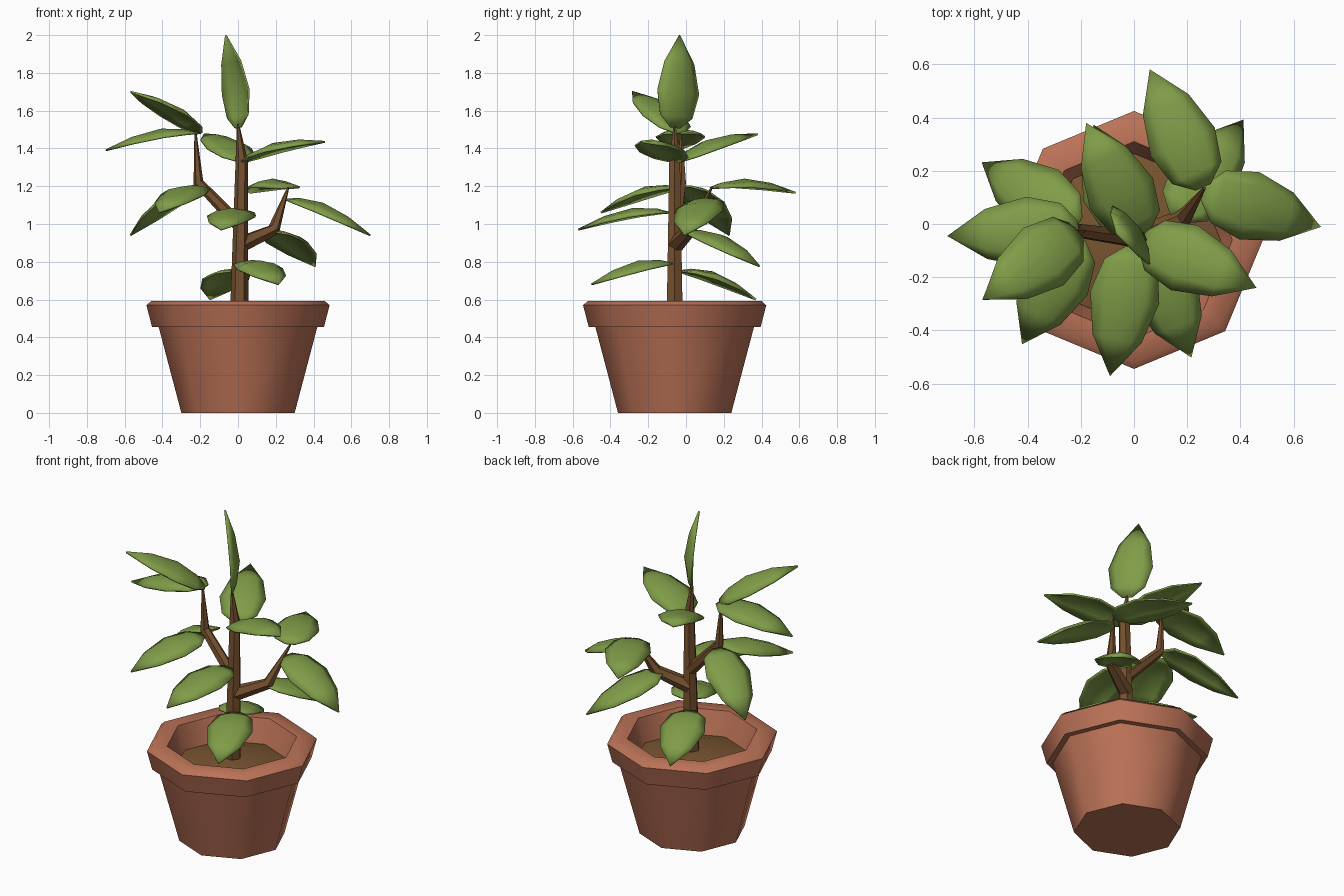
import bpy, bmesh, math
from mathutils import Vector

cube = bpy.data.objects.get("Cube")
if cube:
    bpy.data.objects.remove(cube, do_unlink=True)

CENTRE_Y = -0.06


def material(name, rgb):
    mat = bpy.data.materials.new(name)
    mat.use_nodes = True
    mat.diffuse_color = (*rgb, 1)
    mat.node_tree.nodes["Principled BSDF"].inputs["Base Color"].default_value = (*rgb, 1)
    return mat


terracotta = material("terracotta", (0.50, 0.17, 0.095))
soil_brown = material("soil brown", (0.19, 0.09, 0.03))
bark = material("bark brown", (0.18, 0.08, 0.027))
leaf_green = material("leaf green", (0.215, 0.335, 0.065))


def finish(bm, name, mat, angle):
    bmesh.ops.recalc_face_normals(bm, faces=bm.faces)
    mesh = bpy.data.meshes.new(name)
    bm.to_mesh(mesh)
    bm.free()
    mesh.materials.append(mat)
    obj = bpy.data.objects.new(name, mesh)
    bpy.context.collection.objects.link(obj)
    bpy.ops.object.select_all(action="DESELECT")
    obj.select_set(True)
    bpy.context.view_layer.objects.active = obj
    bpy.ops.object.shade_smooth_by_angle(angle=math.radians(angle))
    return obj


def bridge(bm, rings):
    """Join successive closed rings with quads."""
    for a, b in zip(rings, rings[1:]):
        n = len(a)
        for i in range(n):
            j = (i + 1) % n
            bm.faces.new((a[i], a[j], b[j], b[i]))


def lathe(name, profile, mat, sides=8):
    """Spin a radius/height profile, capping both ends."""
    bm = bmesh.new()
    rings = []
    for r, z in profile:
        angles = [math.tau * i / sides for i in range(sides)]
        rings.append([bm.verts.new((r * math.cos(a), CENTRE_Y + r * math.sin(a), z)) for a in angles])
    bridge(bm, rings)
    bm.faces.new(rings[0])
    bm.faces.new(rings[-1])
    return finish(bm, name, mat, 50)


def limb(name, path, sides=6):
    """Tapered tube through points of (x, y, z, radius)."""
    bm = bmesh.new()
    pts = [Vector(p[:3]) for p in path]
    rings = []
    for k, p in enumerate(pts):
        tangent = pts[min(k + 1, len(pts) - 1)] - pts[max(k - 1, 0)]
        turn = Vector((0, 0, 1)).rotation_difference(tangent)
        ring = []
        for i in range(sides):
            a = math.tau * i / sides
            ring.append(bm.verts.new(p + turn @ (path[k][3] * Vector((math.cos(a), math.sin(a), 0)))))
        rings.append(ring)
    bridge(bm, rings)
    bm.faces.new(rings[0])
    bm.faces.new(rings[-1])
    return finish(bm, name, bark, 35)


# Leaf rows: position along the leaf, half width, height of the dome
LEAF_ROWS = [(0, 0.03, 0), (0.12, 0.10, 0.028), (0.38, 0.13, 0.055), (0.7, 0.092, 0.04)]
COLUMNS = (-1, -0.6, 0, 0.6, 1)


def leaf(name, base, tip, up=(0, 0, 1)):
    """Domed pointed blade from base to tip, bulging towards up."""
    base, tip = Vector(base), Vector(tip)
    axis = tip - base
    side = axis.cross(Vector(up)).normalized()
    normal = side.cross(axis).normalized()
    bm = bmesh.new()
    rows = []
    for t, half, dome in LEAF_ROWS:
        rows.append([bm.verts.new(base + axis * t + side * half * s + normal * dome * (1 - 0.75 * s * s))
                     for s in COLUMNS])
    end = bm.verts.new(tip)
    for i in range(len(COLUMNS) - 1):
        for a, b in zip(rows, rows[1:]):
            bm.faces.new((a[i], a[i + 1], b[i + 1], b[i]))
        bm.faces.new((rows[-1][i], rows[-1][i + 1], end))
    obj = finish(bm, name, leaf_green, 45)
    thick = obj.modifiers.new("thickness", "SOLIDIFY")
    thick.thickness = 0.01
    thick.offset = 0
    return obj


# Pot with overhanging rim and hollow top
lathe("pot", [(0.30, 0), (0.42, 0.455), (0.455, 0.455), (0.485, 0.57), (0.46, 0.592),
              (0.37, 0.592), (0.32, 0.43)], terracotta)
# Low mound of soil
lathe("soil", [(0.33, 0.43), (0.325, 0.45), (0.2, 0.485), (0.04, 0.50)], soil_brown)

# Trunk and two bent branches
limb("trunk", [(0.005, -0.06, 0.45, 0.05), (0.02, -0.06, 1.33, 0.033), (0, -0.06, 1.53, 0.006)])
limb("right_branch", [(0.0, -0.055, 1.0, 0.035), (-0.21, -0.025, 1.22, 0.028), (-0.225, -0.025, 1.48, 0.006)])
limb("left_branch", [(0.01, -0.055, 0.89, 0.045), (0.19, 0.025, 0.97, 0.034), (0.265, 0.135, 1.19, 0.006)])

# Upright leaf at the top
leaf("crown_leaf", (0, -0.06, 1.51), (-0.065, -0.035, 2.0), (0.84, 0.54, 0))

# Leaves from the trunk
leaf("upper_left_leaf", (0.03, -0.06, 1.33), (0.46, -0.24, 1.435))
leaf("upper_back_leaf", (0.03, -0.04, 1.33), (-0.18, 0.38, 1.475))
leaf("middle_front_leaf", (0, -0.09, 1.06), (-0.09, -0.57, 0.97))
leaf("lower_front_leaf", (0.05, -0.08, 0.79), (0.215, -0.50, 0.68))
leaf("lower_back_leaf", (-0.01, -0.03, 0.75), (-0.15, 0.37, 0.60))

# Leaves from the left branch
leaf("left_back_leaf", (0.26, 0.14, 1.19), (0.06, 0.58, 1.165))
leaf("left_side_leaf", (0.26, 0.12, 1.13), (0.70, -0.01, 0.94))
leaf("left_elbow_leaf", (0.16, 0.02, 0.96), (0.41, 0.39, 0.775))

# Leaves from the right branch
leaf("right_tip_leaf", (-0.21, -0.03, 1.48), (-0.57, -0.285, 1.70))
leaf("right_side_leaf", (-0.21, -0.02, 1.48), (-0.70, -0.045, 1.39))
leaf("right_front_leaf", (-0.21, -0.05, 1.19), (-0.42, -0.45, 1.06))
leaf("right_back_leaf", (-0.21, 0, 1.20), (-0.57, 0.23, 0.94))
